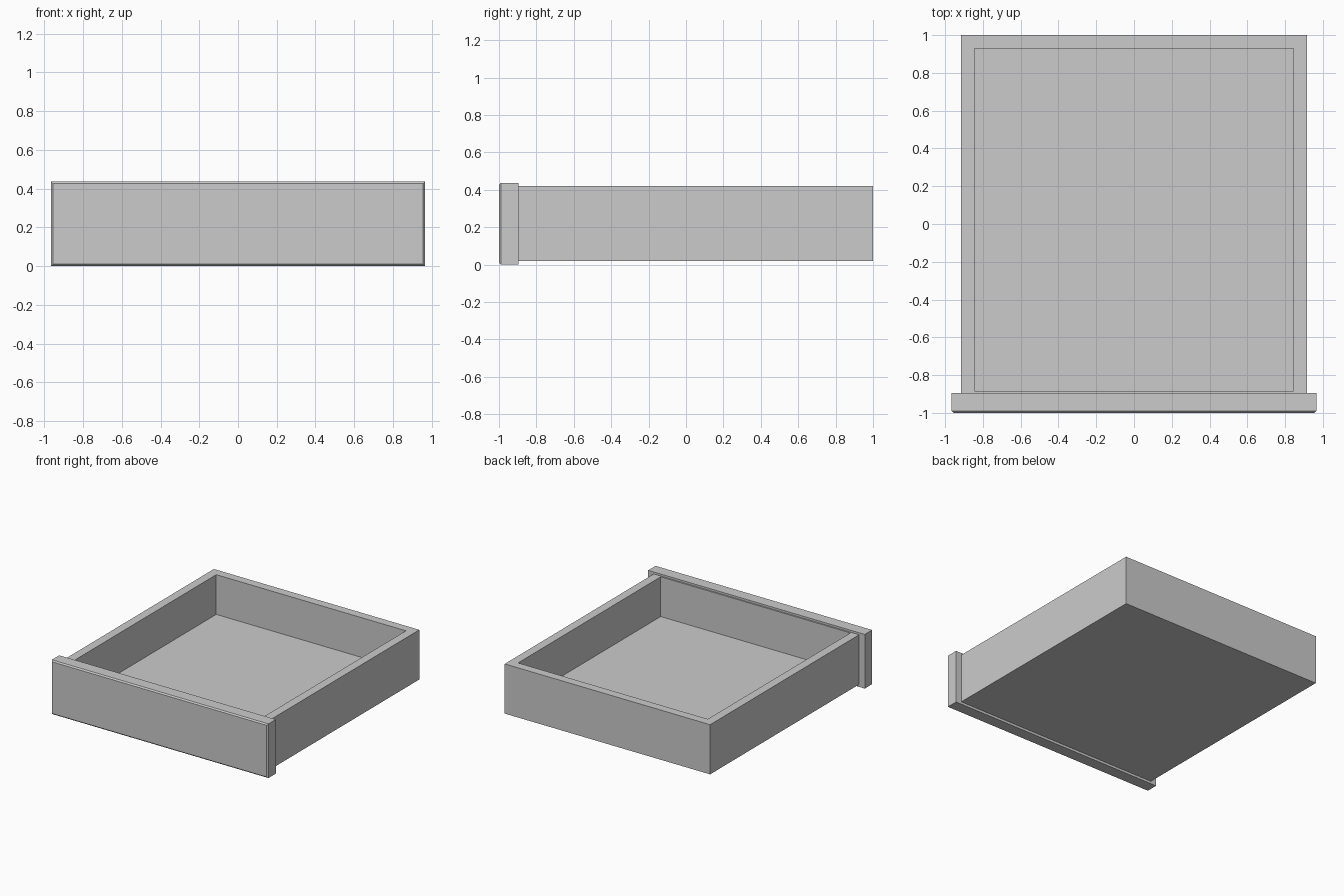
import bpy
import bmesh
from mathutils import Vector

cube = bpy.data.objects.get("Cube")
if cube:
    bpy.data.objects.remove(cube, do_unlink=True)

# One plain grey for the whole drawer
grey = bpy.data.materials.new("plain grey")
grey.use_nodes = True
COLOUR = (0.6, 0.6, 0.6, 1)
grey.diffuse_color = COLOUR
grey.node_tree.nodes["Principled BSDF"].inputs["Base Color"].default_value = COLOUR


def add_box(bm, low, high):
    """Add a box between two corners and return its faces."""
    low, high = Vector(low), Vector(high)
    verts = bmesh.ops.create_cube(bm, size=1)["verts"]
    for v in verts:
        v.co = (low + high) / 2 + v.co * (high - low)
    return list({f for v in verts for f in v.link_faces})


def finish(bm, name):
    bmesh.ops.recalc_face_normals(bm, faces=bm.faces)
    mesh = bpy.data.meshes.new(name)
    bm.to_mesh(mesh)
    bm.free()
    mesh.materials.append(grey)
    obj = bpy.data.objects.new(name, mesh)
    bpy.context.collection.objects.link(obj)
    return obj


# Open tray: inset the top face, then push it down to the inner floor
INNER_X, INNER_FRONT, INNER_BACK, FLOOR = 0.845, -0.885, 0.93, 0.1
bm = bmesh.new()
faces = add_box(bm, (-0.915, -0.95, 0.02), (0.915, 1, 0.42))
top = max(faces, key=lambda f: f.calc_center_median().z)
bmesh.ops.inset_individual(bm, faces=[top], thickness=0.05)
for v in top.verts:
    v.co.x = INNER_X if v.co.x > 0 else -INNER_X
    v.co.y = INNER_BACK if v.co.y > 0 else INNER_FRONT
well = bmesh.ops.extrude_discrete_faces(bm, faces=[top])["faces"][0]
for v in well.verts:
    v.co.z = FLOOR
finish(bm, "drawer_tray")

# Front panel with a narrow chamfer around its outer face
bm = bmesh.new()
faces = add_box(bm, (-0.965, -1, 0), (0.965, -0.896, 0.436))
front = min(faces, key=lambda f: f.calc_center_median().y)
bmesh.ops.bevel(bm, geom=list(front.edges), offset=0.01, segments=1,
                affect='EDGES', profile=0.5)
finish(bm, "front_panel")
